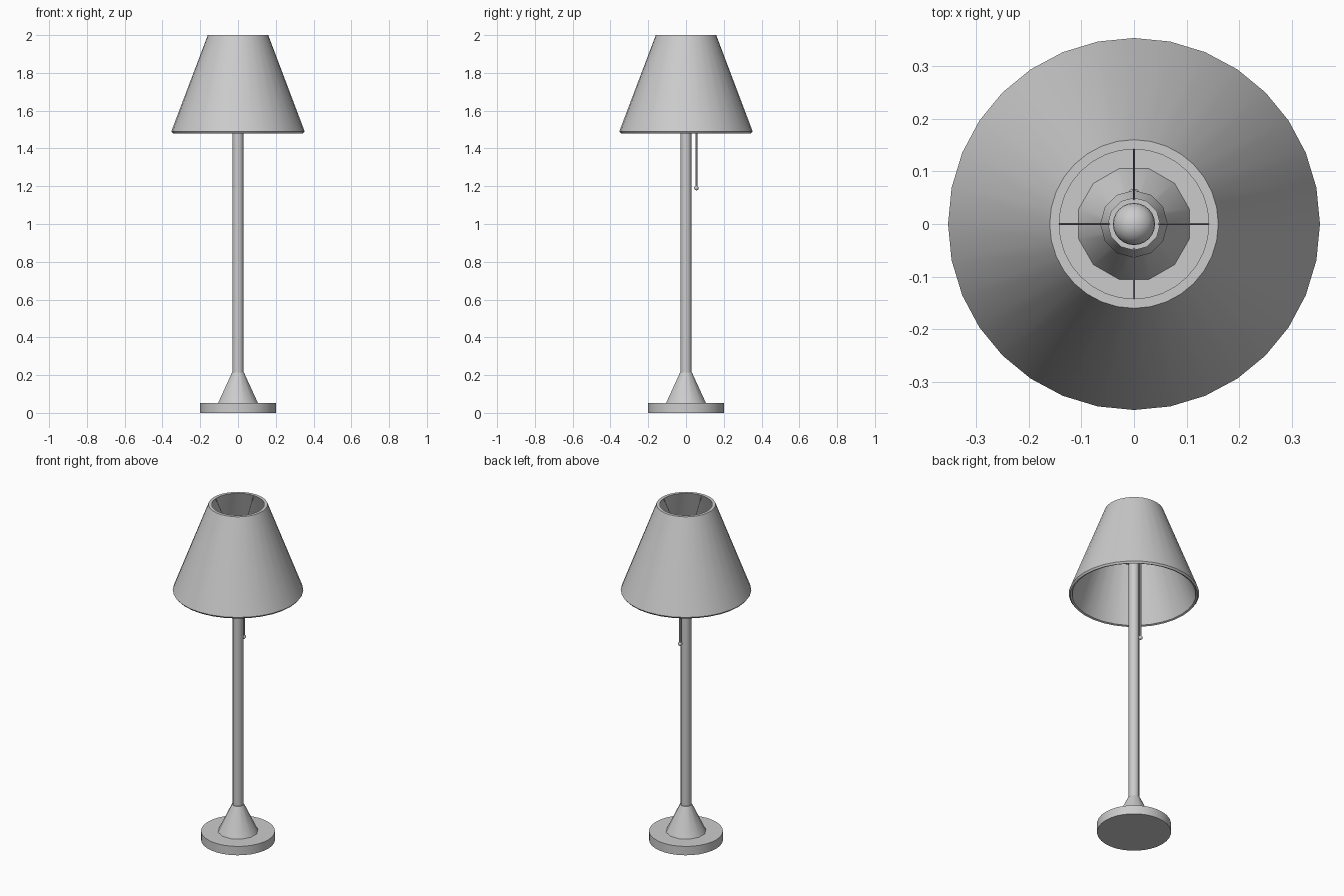
import bpy
import bmesh
import math
from mathutils import Vector

cube = bpy.data.objects.get("Cube")
if cube:
    bpy.data.objects.remove(cube, do_unlink=True)

grey = bpy.data.materials.new("light grey")
grey.use_nodes = True
colour = (0.6, 0.6, 0.6, 1)
grey.diffuse_color = colour
grey.node_tree.nodes["Principled BSDF"].inputs["Base Color"].default_value = colour


def finish(name, bm):
    """Turn a bmesh into a shaded object."""
    bmesh.ops.recalc_face_normals(bm, faces=bm.faces)
    mesh = bpy.data.meshes.new(name)
    bm.to_mesh(mesh)
    bm.free()
    mesh.materials.append(grey)
    obj = bpy.data.objects.new(name, mesh)
    bpy.context.collection.objects.link(obj)
    bpy.ops.object.select_all(action="DESELECT")
    obj.select_set(True)
    bpy.context.view_layer.objects.active = obj
    bpy.ops.object.shade_smooth_by_angle(angle=math.radians(35))
    return obj


def lathe(name, profile, sides, closed=False, turn=0.0):
    """Revolve (radius, height) points about z; open profiles get end caps."""
    bm = bmesh.new()
    rings = []
    for r, z in profile:
        angles = [turn + math.tau * i / sides for i in range(sides)]
        rings.append([bm.verts.new((r * math.cos(a), r * math.sin(a), z)) for a in angles])
    pairs = list(zip(rings, rings[1:]))
    if closed:
        pairs.append((rings[-1], rings[0]))
    else:
        bm.faces.new(rings[0])
        bm.faces.new(rings[-1])
    for low, high in pairs:
        for i in range(sides):
            j = (i + 1) % sides
            bm.faces.new((low[i], low[j], high[j], high[i]))
    return finish(name, bm)


def ball(name, radius, centre, segments):
    bm = bmesh.new()
    bmesh.ops.create_uvsphere(bm, u_segments=segments, v_segments=segments // 2, radius=radius)
    bmesh.ops.translate(bm, verts=bm.verts, vec=centre)
    return finish(name, bm)


def rod(name, start, end, radius, sides=8):
    start, end = Vector(start), Vector(end)
    axis = end - start
    bm = bmesh.new()
    bmesh.ops.create_cone(bm, cap_ends=True, segments=sides, radius1=radius,
                          radius2=radius, depth=axis.length)
    bm.transform(axis.to_track_quat("Z", "Y").to_matrix().to_4x4())
    bmesh.ops.translate(bm, verts=bm.verts, vec=(start + end) / 2)
    return finish(name, bm)


# Foot and stem
lathe("base_disc", [(0.2, 0), (0.2, 0.053)], 32)
lathe("base_cone", [(0.109, 0.053), (0.033, 0.213)], 12, turn=math.pi / 12)
lathe("pole", [(0.029, 0.2), (0.029, 1.71)], 12)

# Lamp holder and bulb
lathe("socket", [(0.03, 1.69), (0.064, 1.7), (0.064, 1.74), (0.05, 1.76), (0.05, 1.82)], 12)
ball("bulb", 0.04, (0, 0, 1.84), 24)

# Hollow shade with a bevelled lower lip
lathe("shade", [(0.353, 1.49), (0.16, 2.0), (0.142, 2.0), (0.335, 1.484), (0.345, 1.48)],
      32, closed=True)

# Four wires holding the shade
for i, name in enumerate(("left", "back", "right", "front")):
    a = i * math.pi / 2
    c, s = math.cos(a), math.sin(a)
    rod(name + "_shade_wire", (0.045 * c, 0.045 * s, 1.815),
        (0.145 * c, 0.145 * s, 1.99), 0.002)

# Pull chain
rod("pull_cord", (0, 0.055, 1.19), (0, 0.055, 1.72), 0.006)
ball("pull_knob", 0.012, (0, 0.055, 1.19), 12)
